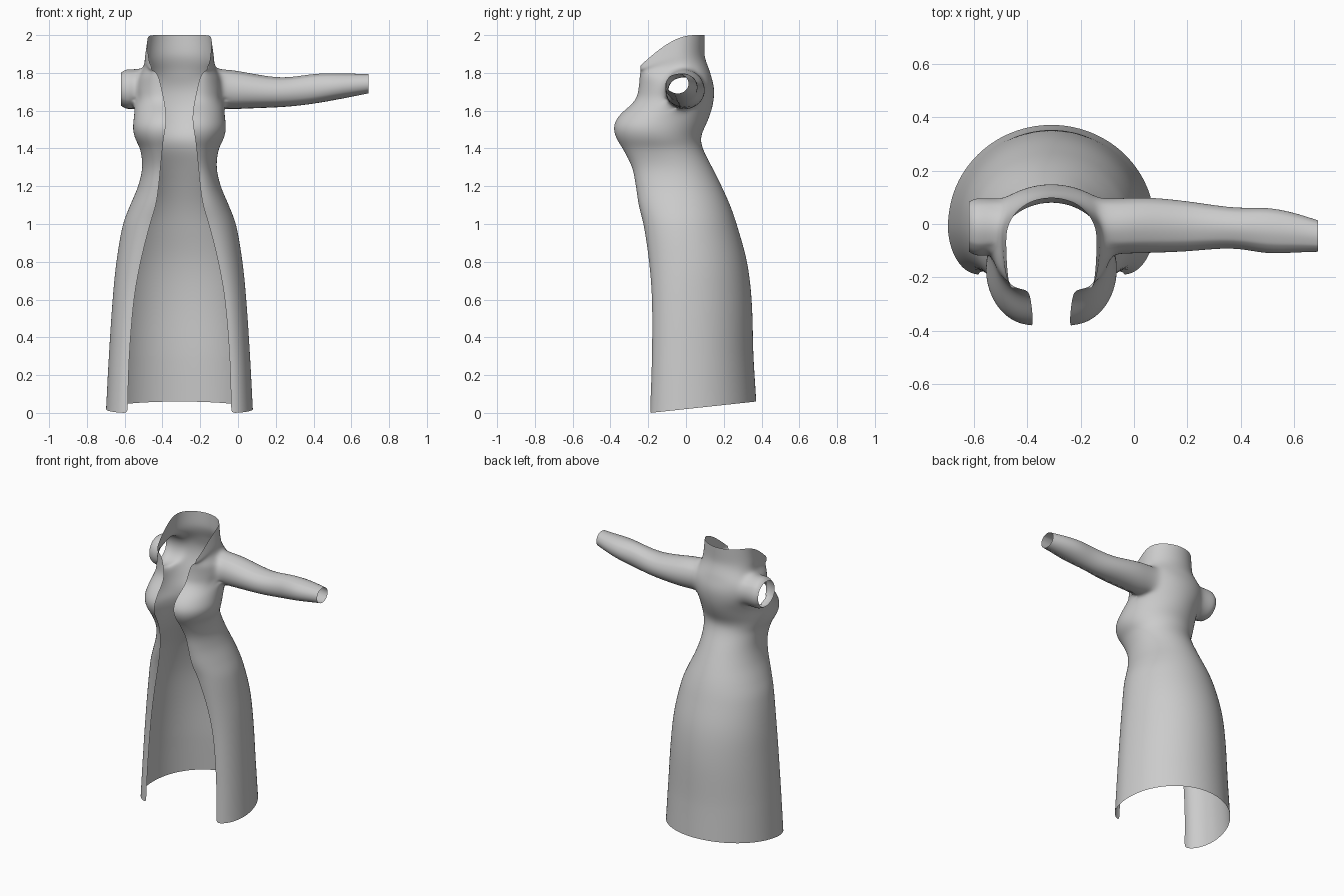
import bpy, bmesh, math

cube = bpy.data.objects.get("Cube")
if cube:
    bpy.data.objects.remove(cube, do_unlink=True)

BODY_X = -0.31           # the body sits beside the centre, balanced by the sleeve
ARM_Y, ARM_Z, ARM_R = -0.01, 1.715, 0.105
COLS, ROWS = 14, 54      # columns per half, rows from hem to collar

# height, opening half-gap, front edge y, half width, y of widest point, back y
SECTIONS = [
    (0, .275, -.19, .39, 0, .375),
    (.3, .265, -.18, .375, 0, .36),
    (.6, .24, -.18, .355, 0, .35),
    (.8, .205, -.195, .335, 0, .325),
    (1, .155, -.225, .3, -.02, .27),
    (1.1, .125, -.25, .262, -.03, .235),
    (1.2, .11, -.265, .22, -.05, .19),
    (1.3, .1, -.285, .198, -.08, .14),
    (1.4, .09, -.335, .21, -.13, .09),
    (1.46, .083, -.372, .24, -.16, .08),
    (1.52, .072, -.382, .248, -.17, .105),
    (1.58, .07, -.35, .24, -.13, .13),
    (1.65, .08, -.27, .24, -.05, .147),
    (1.72, .095, -.25, .24, -.02, .15),
    (1.78, .11, -.245, .23, -.01, .135),
    (1.83, .13, -.24, .19, -.03, .12),
    (1.88, .145, -.24, .185, -.05, .1),
    (2, .15, -.24, .17, -.05, .1),
]
# x, y range, z range of each sleeve ring
SLEEVE = [
    (-.03, -.112, .1, 1.605, 1.818),
    (.06, -.11, .103, 1.61, 1.8),
    (.2, -.105, .088, 1.615, 1.775),
    (.3, -.094, .072, 1.622, 1.78),
    (.4, -.092, .06, 1.635, 1.797),
    (.5, -.115, .066, 1.652, 1.8),
    (.6, -.108, .045, 1.672, 1.797),
    (.69, -.105, .015, 1.69, 1.795),
]
ARMHOLE = [
    (-.575, -.122, .1, 1.605, 1.822),
    (-.6, -.118, .097, 1.61, 1.818),
    (-.62, -.105, .085, 1.625, 1.802),
]


def slope(i, k):
    a, b = SECTIONS[max(i - 1, 0)], SECTIONS[min(i + 1, len(SECTIONS) - 1)]
    return (b[k] - a[k]) / (b[0] - a[0])


def section(v):
    """Smoothly interpolate the section table at height v."""
    i = max(n for n in range(len(SECTIONS) - 1) if SECTIONS[n][0] <= v)
    a, b = SECTIONS[i], SECTIONS[i + 1]
    h = b[0] - a[0]
    t = (v - a[0]) / h
    s = t * t * (3 - 2 * t)
    return [a[k] + (b[k] - a[k]) * s
            + h * t * (1 - t) * (slope(i, k) * (1 - t) - slope(i + 1, k) * t)
            for k in range(1, 6)]


def collar_top(y):
    """Height of the collar rim, low at the front and high at the back."""
    t = min(max((y + .24) / .28, 0), 1)
    return 1.84 + .16 * math.sin(t * math.pi / 2)


def coat_point(v, u):
    """Point at height v; u runs from -1 (right front edge) to 1 (left)."""
    gap, front, width, mid, back = section(v)
    t = (1 - abs(u)) * math.pi
    if t < math.pi / 2:
        x = gap + (width - gap) * math.sin(t)
        y = mid - (mid - front) * math.cos(t)
    else:
        x = width * math.sin(t)
        y = mid - (back - mid) * math.cos(t)
    z = v
    if v > 1.8:
        z = 1.8 + (v - 1.8) * (collar_top(y) - 1.8) / .2
    elif v < .3:
        z = v + .107 * (y + .19) * (1 - v / .3)
    return (BODY_X + math.copysign(x, u), y, z)


# coat body: an open-fronted sheet from hem to collar
bm = bmesh.new()
grid = [[bm.verts.new(coat_point(2 * r / ROWS, c / COLS))
         for c in range(-COLS, COLS + 1)] for r in range(ROWS + 1)]
for low, high in zip(grid, grid[1:]):
    for c in range(2 * COLS):
        bm.faces.new((low[c], high[c], high[c + 1], low[c + 1]))


def add_arm(side, rings):
    """Cut a round hole in the body and extend it through the rings."""
    hole = []
    for f in bm.faces:
        p = f.calc_center_median()
        away = math.hypot(p.y - ARM_Y, p.z - ARM_Z)
        if (p.x - BODY_X) * side > .1 and away < ARM_R:
            hole.append(f)
    inside = set(hole)
    rim = [e for f in hole for e in f.edges
           if any(g not in inside for g in e.link_faces)]
    bmesh.ops.delete(bm, geom=hole, context='FACES')
    pairs = []
    for e in rim:
        loop = e.link_loops[0]
        pairs.append((loop.vert, loop.link_loop_next.vert))
    angle = {}
    for a, b in pairs:
        angle[a] = math.atan2(a.co.z - ARM_Z, a.co.y - ARM_Y)
    for v, t in angle.items():
        v.co.y = ARM_Y + ARM_R * math.cos(t)
        v.co.z = ARM_Z + ARM_R * math.sin(t)
    last = {v: v for v in angle}
    for x, y0, y1, z0, z1 in rings:
        ring = {v: bm.verts.new((x, (y0 + y1) / 2 + (y1 - y0) / 2 * math.cos(t),
                                 (z0 + z1) / 2 + (z1 - z0) / 2 * math.sin(t)))
                for v, t in angle.items()}
        for a, b in pairs:
            bm.faces.new((last[b], last[a], ring[a], ring[b]))
        last = ring


add_arm(1, SLEEVE)       # full left sleeve
add_arm(-1, ARMHOLE)     # short right armhole

mesh = bpy.data.meshes.new("coat")
bm.to_mesh(mesh)
bm.free()
coat = bpy.data.objects.new("coat", mesh)
bpy.context.collection.objects.link(coat)

# plain grey cloth
cloth = bpy.data.materials.new("grey cloth")
cloth.use_nodes = True
grey = (.6, .6, .6, 1)
cloth.diffuse_color = grey
cloth.node_tree.nodes["Principled BSDF"].inputs["Base Color"].default_value = grey
mesh.materials.append(cloth)

mesh.shade_smooth()
subsurf = coat.modifiers.new("smooth", 'SUBSURF')
subsurf.levels = subsurf.render_levels = 2
